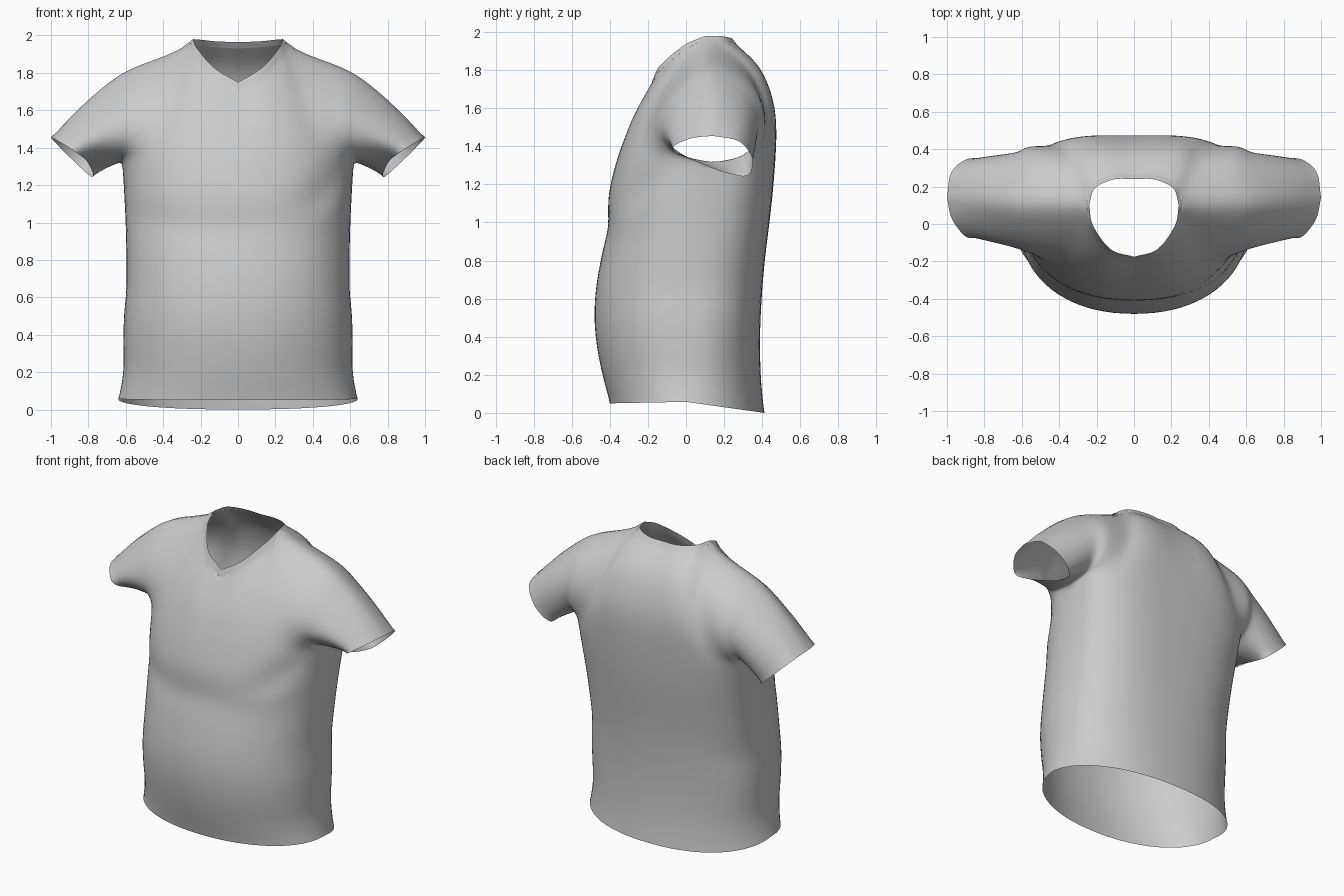
import bpy, bmesh, math
from mathutils import Vector

if "Cube" in bpy.data.objects:
    bpy.data.objects.remove(bpy.data.objects["Cube"])

N = 20  # samples per quarter of the shirt


def curve(pts, t):
    """Catmull-Rom through evenly spaced control points, t in 0..1."""
    n = len(pts) - 1
    i = min(int(t * n), n - 1)
    f = t * n - i
    p = [Vector(q) for q in pts]
    b, c = p[i], p[i + 1]
    a = p[i - 1] if i > 0 else b * 2 - c
    d = p[i + 2] if i + 2 <= n else c * 2 - b
    return 0.5 * (2 * b + (c - a) * f + (2 * a - 5 * b + 4 * c - d) * f ** 2
                  + (3 * b - a - 3 * c + d) * f ** 3)


def sheet(bm, fn, nu, nv):
    """Grid surface plus its mirror image in x."""
    pts = [[fn(i / nu, j / nv) for i in range(nu + 1)] for j in range(nv + 1)]
    for s in (1, -1):
        g = [[bm.verts.new((s * p.x, p.y, p.z)) for p in row] for row in pts]
        for j in range(nv):
            for i in range(nu):
                bm.faces.new((g[j][i], g[j][i + 1], g[j + 1][i + 1], g[j + 1][i]))


def finish(bm, name, smooth):
    bmesh.ops.remove_doubles(bm, verts=bm.verts, dist=0.0008)
    for _ in range(smooth):
        bmesh.ops.smooth_vert(bm, verts=[v for v in bm.verts if not v.is_boundary],
                              factor=0.5, use_axis_x=True, use_axis_y=True, use_axis_z=True)
    bmesh.ops.recalc_face_normals(bm, faces=bm.faces)
    for f in bm.faces:
        f.smooth = True
    me = bpy.data.meshes.new(name)
    bm.to_mesh(me)
    bm.free()
    ob = bpy.data.objects.new(name, me)
    bpy.context.collection.objects.link(ob)
    return ob


# Torso profile by height: z, half width, front y, back y, side seam y
BODY = [(.05, .64, -.40, .412, 0), (.2, .615, -.44, .395, 0), (.35, .615, -.47, .39, 0),
        (.5, .612, -.483, .393, 0), (.65, .598, -.475, .402, 0), (.8, .598, -.45, .415, .02),
        (.98, .602, -.415, .437, .05), (1.15, .61, -.408, .456, .09), (1.32, .62, -.368, .47, .13)]


def body(u, v, back):
    z, w, yf = curve([b[:3] for b in BODY], v)
    yb, yc, _ = curve([(b[3], b[4], 0) for b in BODY], v)
    a = u * math.pi / 2
    e = 2 / (2.2 + .9 * v if back else 2.1 + .2 * v)
    x = w * math.sin(a) ** e if u > 0 else 0
    c = max(math.cos(a), 0) ** e if u < 1 else 0
    y = yc + (yb - yc if back else yf - yc) * c
    tilt = max(0, 1 - v * 4)
    z += tilt * (-.05 * c + .008 * (1 - c) if back else .008 * (1 - c))
    return Vector((x, y, z))


ARMPIT, SHOULDER, NECK = (.62, .13, 1.32), (.64, .11, 1.81), (.255, .10, 1.968)
SEAM = [(.40, .11, 1.905), (.53, .115, 1.86), SHOULDER]
# For front (0) and back (1): centre line, armhole edge, neck seam, neck rim, cuff edge
CENTRE = {0: [(0, -.368, 1.32), (0, -.335, 1.41), (0, -.295, 1.505), (0, -.245, 1.60), (0, -.19, 1.70)],
          1: [(0, .47, 1.32), (0, .474, 1.48), (0, .453, 1.63), (0, .385, 1.80), (0, .265, 1.93)]}
ARMHOLE = {0: [ARMPIT, (.615, -.05, 1.36), (.605, -.14, 1.46), (.60, -.11, 1.60), (.615, -.01, 1.72), SHOULDER],
           1: [ARMPIT, (.615, .29, 1.35), (.61, .375, 1.46), (.61, .38, 1.59), (.625, .30, 1.715), SHOULDER]}
NECKSEAM = {0: [(0, -.19, 1.70), (.13, -.15, 1.785), (.235, -.02, 1.895), NECK],
            1: [(0, .265, 1.93), (.12, .262, 1.937), (.225, .205, 1.952), NECK]}
RIM = {0: [(0, -.175, 1.75), (.125, -.135, 1.825), (.218, -.01, 1.93), (.24, .10, 1.98)],
       1: [(0, .24, 1.965), (.11, .238, 1.968), (.21, .19, 1.978), (.24, .10, 1.98)]}
CUFF = {0: [(.775, .19, 1.265), (.81, .03, 1.33), (.88, -.075, 1.385), (.97, .02, 1.44), (1.0, .14, 1.455)],
        1: [(.775, .19, 1.265), (.785, .32, 1.245), (.88, .35, 1.33), (.975, .28, 1.425), (1.0, .14, 1.455)]}


def bow(pts, t):
    """How far a curve strays from the straight line between its ends."""
    return curve(pts, t) - Vector(pts[0]).lerp(Vector(pts[-1]), t)


def yoke(u, v, k):
    """Chest or upper back panel blended between its four edges, slightly domed."""
    top = curve(NECKSEAM[k], u * 2) if u <= .5 else curve([NECK] + SEAM, u * 2 - 1)
    h = u ** 1.9
    dome = 27 * v * v * (1 - v) * u * (1 - u)
    return (body(u, 1, k).lerp(top, v) + (1 - h) * bow(CENTRE[k], v) + h * bow(ARMHOLE[k], v)
            + dome * Vector((0, .014 if k else -.006, .014)))


def sleeve(u, v, k):
    b = 4 * u * (1 - u)
    return (curve(ARMHOLE[k], v).lerp(curve(CUFF[k], v), u)
            + Vector((.01 * v, 0, .012 * v)) * b)


# Shirt body with sleeves
bm = bmesh.new()
for k in (0, 1):
    sheet(bm, lambda u, v: body(u, v, k), N, 40)
    sheet(bm, lambda u, v: yoke(u, v, k), N, N)
    sheet(bm, lambda u, v: sleeve(u, v, k), 12, N)
# Soft drape folds: x, z, direction angle, length, width, depth
FOLDS = [(.46, 1.16, 50, .20, .06, .03), (.38, 1.03, 20, .14, .06, -.018),
         (-.40, 1.0, -10, .22, .05, .012), (0, .97, 0, .25, .05, .008)]
bmesh.ops.remove_doubles(bm, verts=bm.verts, dist=0.0008)
for v in bm.verts:
    if v.co.y < 0 and abs(v.co.x) < .62:
        x, z, dy = v.co.x, v.co.z, 0
        for fx, fz, ang, ln, wd, dp in FOLDS:
            c, s = math.cos(math.radians(ang)), math.sin(math.radians(ang))
            a, b = (x - fx) * c + (z - fz) * s, (z - fz) * c - (x - fx) * s
            dy += dp * math.exp(-(a / ln) ** 2 - (b / wd) ** 2)
        v.co.y += dy * min(1, -v.co.y / .15)
finish(bm, "shirt_body", 6)

# V-neck collar band
bm = bmesh.new()
for k in (0, 1):
    sheet(bm, lambda u, v: curve(NECKSEAM[k], u).lerp(curve(RIM[k], u), v), N, 3)
finish(bm, "collar_band", 0)
